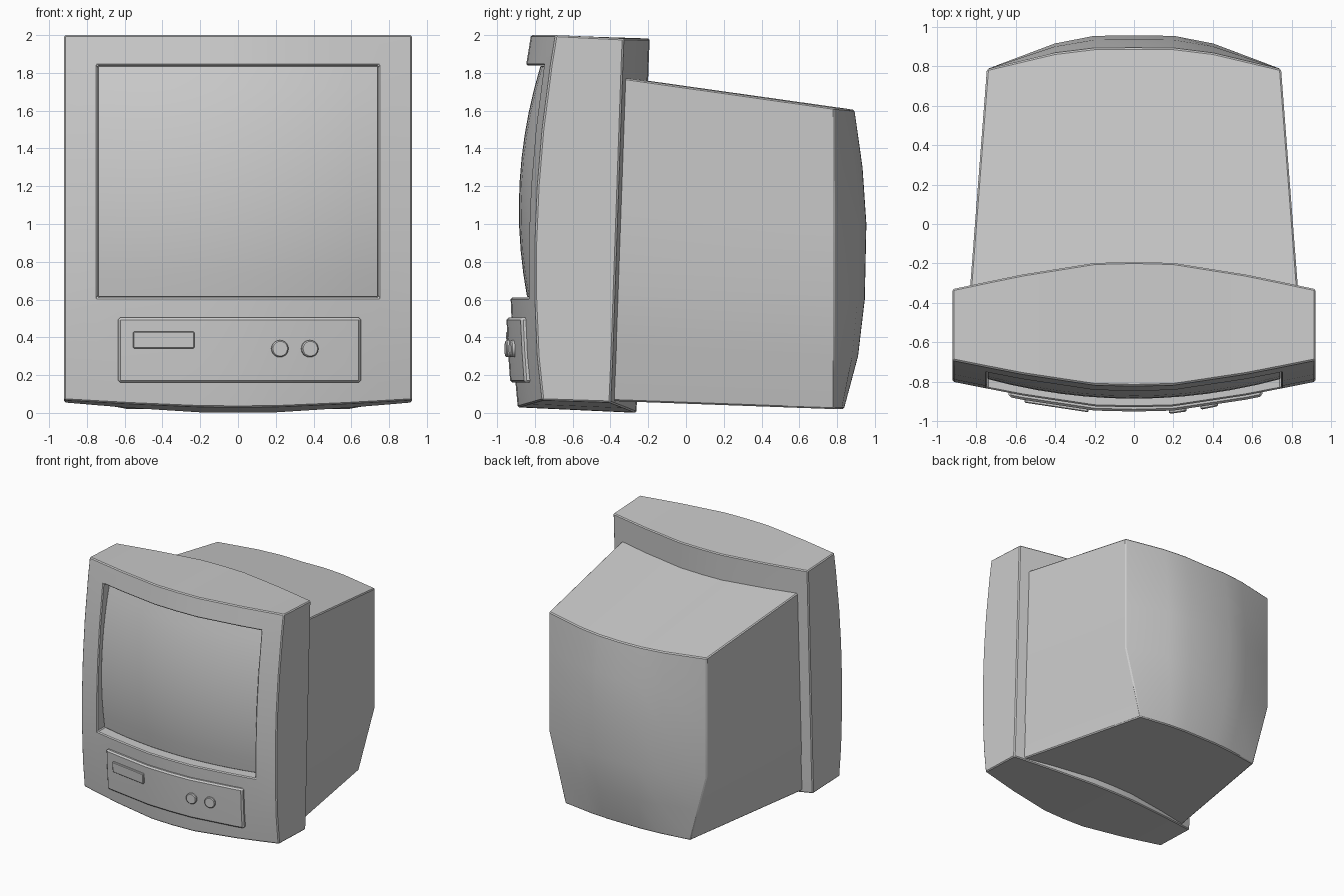
import bpy, bmesh, math
from mathutils import Matrix

if "Cube" in bpy.data.objects:
    bpy.data.objects.remove(bpy.data.objects["Cube"])


def interp(pts, v):
    """Piecewise linear lookup in a short profile."""
    for (a, p), (b, q) in zip(pts, pts[1:]):
        if v <= b:
            return p + (q - p) * max(0, v - a) / (b - a)
    return pts[-1][1]


def mirrored(half):
    return [-x for x in reversed(half) if x > 0] + list(half)


def span(a, b, n):
    return [a + (b - a) * i / n for i in range(n + 1)]


def finish(name, bm, bevel):
    """Chamfer the sharp edges, shade smooth by angle and link."""
    bmesh.ops.recalc_face_normals(bm, faces=bm.faces)
    sharp = [e for e in bm.edges
             if len(e.link_faces) == 2 and e.calc_face_angle() > math.radians(35)]
    bmesh.ops.bevel(bm, geom=sharp, offset=bevel, segments=1, profile=0.5,
                    affect='EDGES', clamp_overlap=True)
    me = bpy.data.meshes.new(name)
    bm.to_mesh(me)
    bm.free()
    ob = bpy.data.objects.new(name, me)
    bpy.context.collection.objects.link(ob)
    bpy.ops.object.select_all(action='DESELECT')
    ob.select_set(True)
    bpy.context.view_layer.objects.active = ob
    bpy.ops.object.shade_smooth_by_angle(angle=math.radians(30))
    return ob


def slab(name, us, vs, front, back, bevel=0.008, pocket=None):
    """Closed solid between two curved grids, optionally with a front pocket."""
    bm = bmesh.new()
    F = [[bm.verts.new(front(u, v)) for u in us] for v in vs]
    B = [[bm.verts.new(back(u, v)) for u in us] for v in vs]
    nu, nv = len(us) - 1, len(vs) - 1
    hole = []
    for j in range(nv):
        for i in range(nu):
            f = bm.faces.new((F[j][i], F[j][i + 1], F[j + 1][i + 1], F[j + 1][i]))
            if pocket:
                hx, z0, z1, depth = pocket
                if abs(us[i] + us[i + 1]) / 2 < hx and z0 < (vs[j] + vs[j + 1]) / 2 < z1:
                    hole.append(f)
            bm.faces.new((B[j][i], B[j + 1][i], B[j + 1][i + 1], B[j][i + 1]))
    for i in range(nu):
        for j in (0, nv):
            bm.faces.new((F[j][i], F[j][i + 1], B[j][i + 1], B[j][i]))
    for j in range(nv):
        for i in (0, nu):
            bm.faces.new((F[j][i], F[j + 1][i], B[j + 1][i], B[j][i]))
    if hole:
        ext = bmesh.ops.extrude_face_region(bm, geom=hole)
        for v in ext['geom']:
            if isinstance(v, bmesh.types.BMVert):
                v.co.y += depth
        bmesh.ops.delete(bm, geom=[f for f in hole if f.is_valid], context='FACES')
    return finish(name, bm, bevel)


# Shared curvature of the front
BOW = [(0, 0.13), (0.2, 0.125), (0.565, 0.07), (0.745, 0.035), (0.92, 0)]


def bow(x):
    return interp(BOW, abs(x))


def face_y(x, z):
    return -0.80 + 0.07 * (z - 0.75) ** 2 - bow(x)


# Front housing with screen opening
def housing_front(x, z):
    y = face_y(x, z)
    return (x, y, 0.067 - 0.29 * bow(x) if z == 0 else z)


def housing_back(x, z):
    y = -0.40 + 0.035 * z + 1.06 * bow(x)
    return (x, y, 0.055 - 0.42 * bow(x) if z == 0 else z - (0.018 if z == 2 else 0))


slab("front_housing", mirrored([0, 0.2, 0.565, 0.745, 0.92]),
     [0, 0.3, 0.61, 0.9, 1.2, 1.5, 1.84, 2], housing_front, housing_back,
     pocket=(0.745, 0.61, 1.84, 0.14))


# Bulging screen
def screen_front(x, z):
    return (x, -0.885 + 0.2 * (z - 1.08) ** 2 + 0.1 * (x / 0.745) ** 2, z)


def screen_back(x, z):
    return (x, screen_front(x, z)[1] + 0.05, z)


slab("screen", span(-0.741, 0.741, 12), span(0.614, 1.836, 10),
     screen_front, screen_back, bevel=0.003)

# Rear casing, tapering to a bowed back
BULGE_Z = [(0.02, 0.3), (0.3, 0.74), (0.6, 0.95), (1.0, 1), (1.3, 0.88), (1.6, 0.63)]
BULGE_X = [(0, 1), (0.27, 0.99), (0.54, 0.76), (1, 0)]
ROWS = [0.02, 0.3, 0.6, 1.0, 1.3, 1.6]


def casing_front(u, z):
    t = (z - 0.02) / 1.58
    return (0.84 * u, -0.45 + 0.2 * bow(0.84 * u), 0.065 + 1.725 * t)


def casing_back(u, z):
    half = interp([(0.02, 0.59), (0.6, 0.745), (1.6, 0.745)], z)
    y = 0.785 + 0.17 * interp(BULGE_Z, z) * interp(BULGE_X, abs(u))
    return (half * u, y, z + (0.015 * abs(u) if z == 1.6 else 0))


slab("rear_casing", mirrored([0, 0.27, 0.54, 1]), ROWS, casing_front, casing_back)


# Control panel and its slot cover follow the housing curve
def offset_face(d):
    return lambda x, z: (x, face_y(x, z) - d, z)


slab("control_panel", [-0.635, -0.565, -0.38, -0.2, 0, 0.2, 0.38, 0.565, 0.65],
     [0.16, 0.33, 0.505], offset_face(0.025), offset_face(-0.02), bevel=0.012)
slab("slot_cover", [-0.555, -0.39, -0.23], [0.342, 0.43],
     offset_face(0.041), offset_face(0.0), bevel=0.005)

# Two round knobs
for n, x in enumerate((0.22, 0.378)):
    bm = bmesh.new()
    y = face_y(x, 0.34) - 0.025
    bmesh.ops.create_cone(bm, cap_ends=True, segments=20, radius1=0.045,
                          radius2=0.045, depth=0.05,
                          matrix=Matrix.Translation((x, y + 0.004, 0.34))
                          @ Matrix.Rotation(math.radians(8 + 3 * n), 4, 'Z')
                          @ Matrix.Rotation(math.radians(90), 4, 'X'))
    finish("knob_%d" % (n + 1), bm, 0.006)
